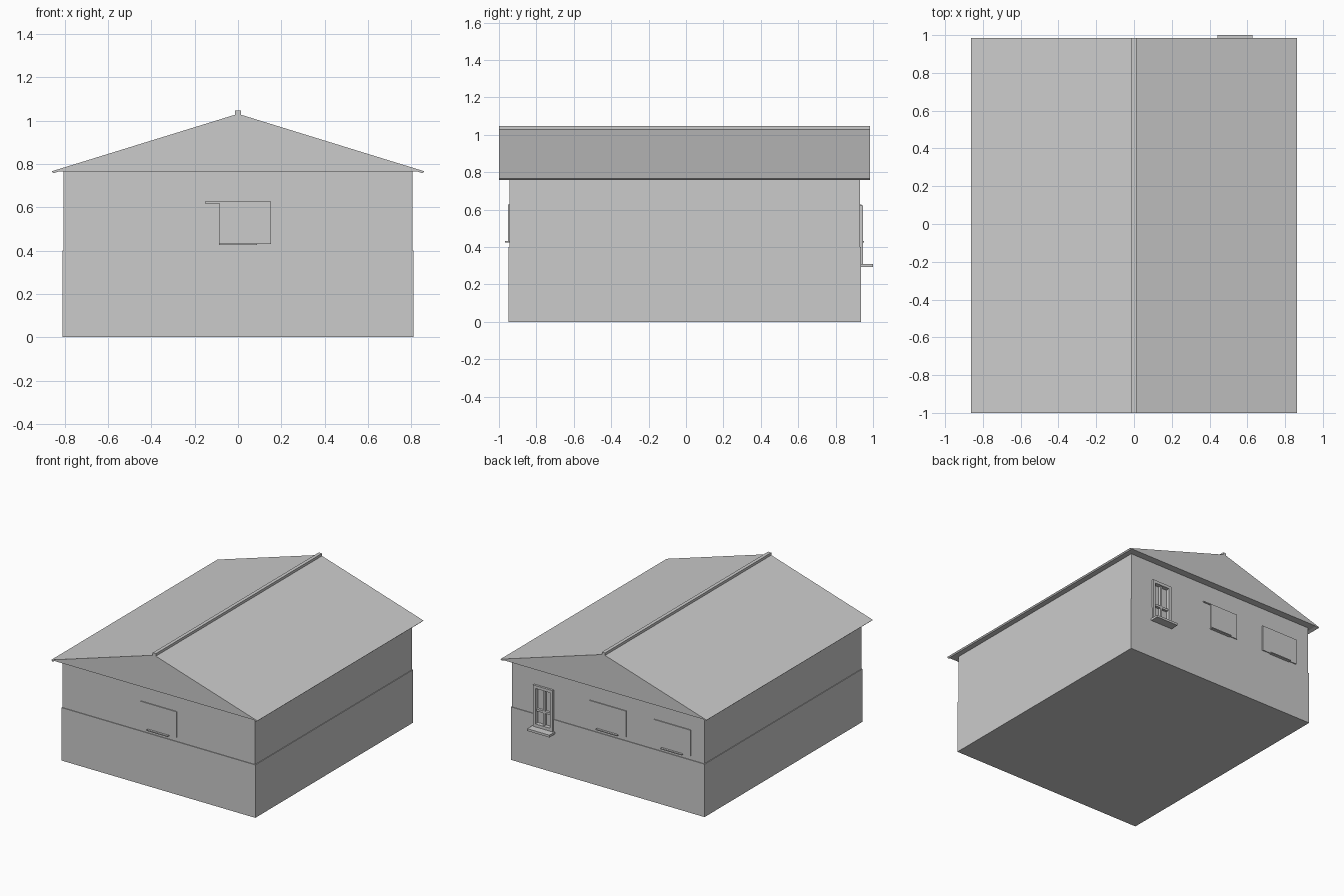
import bpy
import bmesh

cube = bpy.data.objects.get("Cube")
if cube:
    bpy.data.objects.remove(cube, do_unlink=True)

grey = bpy.data.materials.new("plain grey")
grey.use_nodes = True
COLOUR = (0.6, 0.6, 0.6, 1)
grey.diffuse_color = COLOUR
grey.node_tree.nodes["Principled BSDF"].inputs["Base Color"].default_value = COLOUR


def finish(name, bm):
    bmesh.ops.recalc_face_normals(bm, faces=bm.faces)
    mesh = bpy.data.meshes.new(name)
    bm.to_mesh(mesh)
    bm.free()
    mesh.materials.append(grey)
    ob = bpy.data.objects.new(name, mesh)
    bpy.context.collection.objects.link(ob)
    return ob


def box(name, x, y, z):
    """Box from (min, max) ranges on each axis."""
    bm = bmesh.new()
    bmesh.ops.create_cube(bm, size=1)
    for v in bm.verts:
        v.co = [r[0] if c < 0 else r[1] for c, r in zip(v.co, (x, y, z))]
    return finish(name, bm)


def prism(name, profile, y):
    """Extrude an x-z profile along y."""
    bm = bmesh.new()
    face = bm.faces.new([bm.verts.new((px, y[0], pz)) for px, pz in profile])
    ext = bmesh.ops.extrude_face_region(bm, geom=[face])
    for v in ext["geom"]:
        if isinstance(v, bmesh.types.BMVert):
            v.co.y = y[1]
    return finish(name, bm)


# Walls: slightly wider base course under the upper storey
base = box("base_wall", (-0.81, 0.81), (-0.95, 0.935), (0, 0.40))
upper = box("upper_wall", (-0.805, 0.805), (-0.945, 0.93), (0.40, 0.765))

# Roof with drooping eaves, and ridge cap
half = [(0.83, 0.765), (0.853, 0.757), (0.862, 0.766)]
mirrored = [(-x, z) for x, z in reversed(half)]
prism("roof", half + [(0, 1.032)] + mirrored, (-1, 0.985))
box("ridge_cap", (-0.013, 0.013), (-1, 0.985), (1.02, 1.047))

# Window recess cut in the back wall
WX, WZ, BAR = (0.452, 0.618), (0.31, 0.622), 0.022
opening_x = (WX[0] + BAR, WX[1] - BAR)
opening_z = (WZ[0] + BAR, WZ[1] - BAR)
cutter = box("window_cutter", opening_x, (0.915, 1.0), opening_z)
cutter.hide_render = True
cutter.hide_viewport = True
for wall in (base, upper):
    cut = wall.modifiers.new("window_opening", "BOOLEAN")
    cut.object = cutter
    cut.solver = "EXACT"

# Window frame, glazing bars and sill
FRAME_Y = (0.925, 0.946)
for side, x in (("right", (WX[0], opening_x[0])), ("left", (opening_x[1], WX[1]))):
    box("window_jamb_" + side, x, FRAME_Y, WZ)
box("window_head", opening_x, FRAME_Y, (opening_z[1], WZ[1]))
box("window_bottom_rail", opening_x, FRAME_Y, (WZ[0], opening_z[0]))
mid = sum(WX) / 2
box("window_mullion", (mid - 0.008, mid + 0.008), (0.912, 0.934), opening_z)
box("window_transom", opening_x, (0.912, 0.934), (0.425, 0.441))
box("window_sill", (0.442, 0.628), (0.93, 1.0), (0.292, 0.309))


# Shallow wall panels with a thin ledge; side is -1 front, +1 back
def panel(name, centre, wall_y, side, left_end):
    def along(a, b):
        return tuple(sorted((centre + side * a, centre + side * b)))

    def out(depth):
        return tuple(sorted((wall_y - side * 0.005, wall_y + side * depth)))

    box(name + "_plate", along(-0.153, left_end), out(0.007), (0.43, 0.618))
    box(name + "_head", along(-0.153, 0.153), out(0.007), (0.618, 0.626))
    box(name + "_ledge", along(-0.088, 0.088), out(0.023), (0.425, 0.432))


panel("front_panel", 0, -0.945, -1, 0.085)
panel("back_middle_panel", 0, 0.93, 1, 0.085)
panel("back_right_panel", -0.54, 0.93, 1, 0.153)
